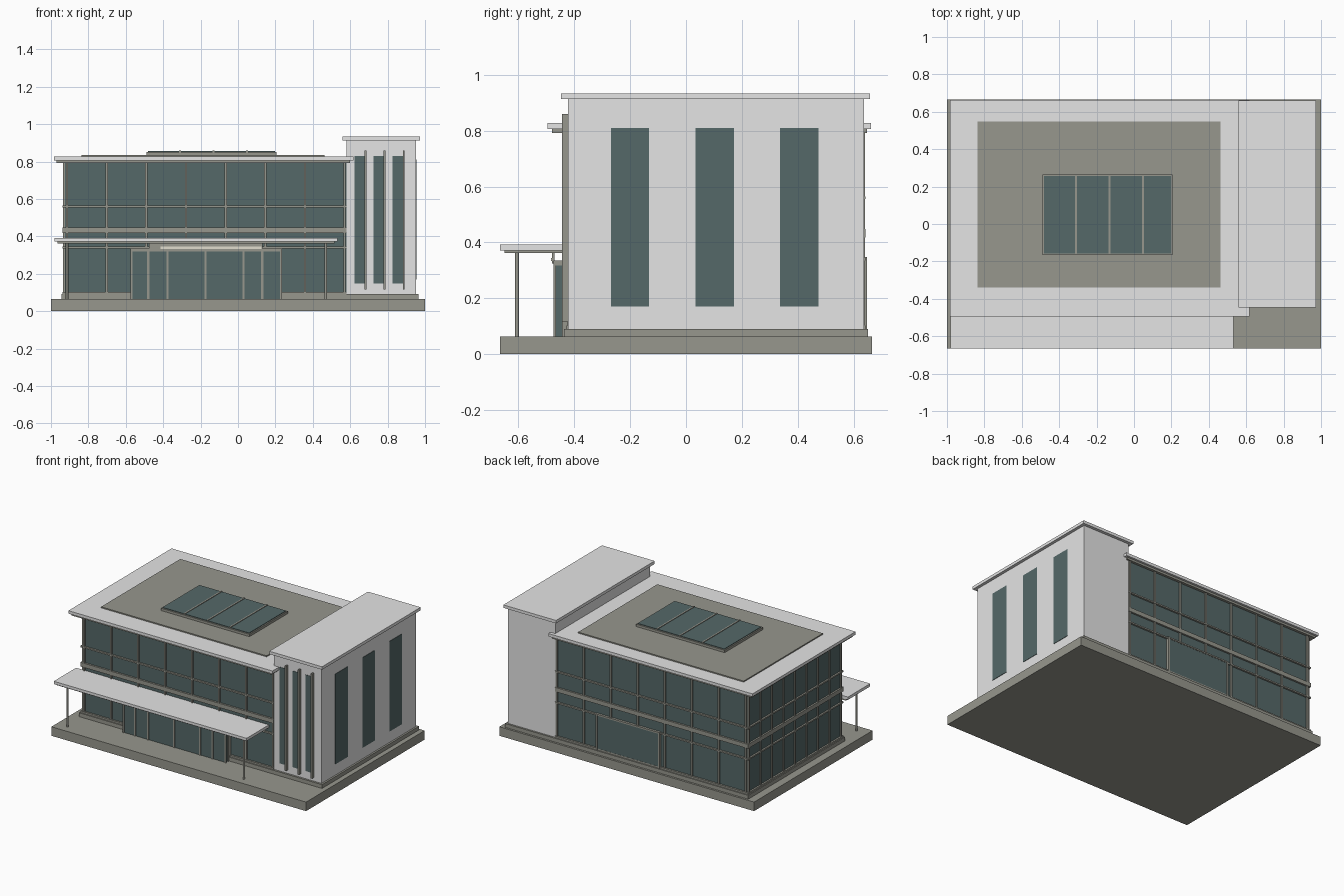
import bpy

cube = bpy.data.objects.get("Cube")
if cube:
    bpy.data.objects.remove(cube, do_unlink=True)


def material(name, rgb):
    m = bpy.data.materials.new(name)
    m.use_nodes = True
    m.diffuse_color = (*rgb, 1)
    m.node_tree.nodes["Principled BSDF"].inputs["Base Color"].default_value = (*rgb, 1)
    return m


WHITE = material("white render", (0.78, 0.78, 0.78))
GREY = material("warm grey metal", (0.31, 0.31, 0.27))
GLASS = material("tinted glass", (0.09, 0.138, 0.138))
CREAM = material("cream panel", (0.75, 0.73, 0.62))


def box(name, x, y, z, mat):
    """Box spanning the (low, high) ranges along each axis."""
    bpy.ops.mesh.primitive_cube_add(size=1, location=[(a + b) / 2 for a, b in (x, y, z)])
    ob = bpy.context.object
    ob.name = name
    ob.scale = [b - a for a, b in (x, y, z)]
    bpy.ops.object.transform_apply(location=False, rotation=False, scale=True)
    ob.data.materials.append(mat)
    return ob


def around(c, half):
    return (c - half, c + half)


# Ground slab and plinth
GROUND, FLOOR = 0.064, 0.091
box("ground_slab", (-1, 1), (-0.665, 0.665), (0, GROUND), GREY)
box("plinth", (-0.944, 0.965), (-0.436, 0.651), (GROUND, FLOOR), GREY)

# Glazed hall
LEFT, RIGHT, FRONT, BACK, EAVES = -0.926, 0.59, -0.415, 0.63, 0.797
box("glass_hall", (LEFT, RIGHT), (FRONT, BACK), (FLOOR, EAVES), GLASS)

# Upright bars on the front, back and side
for i in range(8):
    x = around(-0.914 + i * 0.212, 0.006)
    box("front_mullion", x, (FRONT - 0.01, FRONT), (FLOOR, EAVES), GREY)
    box("back_mullion", x, (BACK, BACK + 0.01), (FLOOR, EAVES), GREY)
for i in range(9):
    y = FRONT + 0.006 + i * (BACK - FRONT - 0.012) / 8
    box("side_mullion", (LEFT - 0.01, LEFT), around(y, 0.006), (FLOOR, EAVES), GREY)

# Level bars wrapping the hall, the floor band being the widest
for z, half in ((0.56, 0.005), (0.433, 0.015), (0.34, 0.005), (FLOOR + 0.006, 0.006)):
    box("front_rail", (LEFT - 0.012, 0.58), (FRONT - 0.013, FRONT), around(z, half), GREY)
    box("back_rail", (LEFT - 0.012, 0.58), (BACK, BACK + 0.013), around(z, half), GREY)
    box("side_rail", (LEFT - 0.012, LEFT), (FRONT, BACK), around(z, half), GREY)

# Rear door panel and its frame
box("rear_door_glass", (-0.24, 0.25), (BACK, BACK + 0.012), (FLOOR, 0.345), GLASS)
for x in (-0.24, 0.25):
    box("rear_door_jamb", around(x, 0.006), (BACK, BACK + 0.017), (FLOOR, 0.348), GREY)
box("rear_door_head", (-0.246, 0.256), (BACK, BACK + 0.017), (0.338, 0.348), GREY)

# Roof, inner roof deck and skylight
box("roof_soffit", (-0.97, 0.6), (-0.48, 0.648), (EAVES - 0.006, 0.806), GREY)
box("roof_slab", (-0.985, 0.617), (-0.495, 0.662), (0.806, 0.827), WHITE)
box("roof_deck", (-0.837, 0.463), (-0.34, 0.548), (0.82, 0.835), GREY)
box("skylight_frame", (-0.489, 0.206), (-0.166, 0.265), (0.83, 0.852), GREY)
box("skylight_glass", (-0.48, 0.197), (-0.157, 0.256), (0.85, 0.856), GLASS)
for i in range(3):
    box("skylight_bar", around(-0.31 + i * 0.179, 0.005), (-0.16, 0.26), (0.85, 0.86), GREY)

# Tower with its cap, front slots, fins and tall side windows
box("tower", (0.58, 0.952), (-0.422, 0.638), (FLOOR, 0.913), WHITE)
box("tower_cap", (0.559, 0.973), (-0.447, 0.659), (0.913, 0.934), WHITE)
for i in range(3):
    x = 0.623 + i * 0.102
    box("tower_front_window", (x, x + 0.056), (-0.425, -0.415), (0.147, 0.83), GLASS)
    box("tower_fin", around(x + 0.059, 0.005), (-0.443, -0.42), (0.116, 0.859), GREY)
    y = -0.269 + i * 0.303
    box("tower_side_window", (0.945, 0.955), (y, y + 0.137), (0.17, 0.81), GLASS)

# Entrance bay with door bars
box("entrance_bay", (-0.57, 0.23), (-0.468, FRONT), (GROUND, 0.325), GLASS)
box("entrance_head", (-0.575, 0.235), (-0.474, FRONT), (0.318, 0.336), GREY)
for x in (-0.57, -0.48, -0.377, -0.174, 0.03, 0.13, 0.23):
    box("entrance_bar", around(x, 0.006), (-0.474, -0.465), (GROUND, 0.32), GREY)
for x in (-0.57, 0.23):
    box("entrance_return", around(x, 0.006), (-0.444, FRONT), (GROUND, 0.32), GREY)
box("header_board", (-0.475, 0.13), (-0.479, -0.47), (0.325, 0.362), GREY)
box("header_strip", (-0.415, 0.125), (-0.483, -0.478), (0.333, 0.345), CREAM)

# Canopy on slim posts
box("canopy_soffit", (-0.965, 0.517), (-0.65, FRONT), (0.362, 0.372), GREY)
box("canopy_slab", (-0.981, 0.533), (-0.665, FRONT), (0.372, 0.392), WHITE)
for x in (-0.914, 0.47):
    bpy.ops.mesh.primitive_cylinder_add(vertices=12, radius=0.007, depth=0.3,
                                        location=(x, -0.605, GROUND + 0.15))
    post = bpy.context.object
    post.name = "canopy_post"
    post.data.materials.append(GREY)
    bpy.ops.object.shade_smooth_by_angle()
